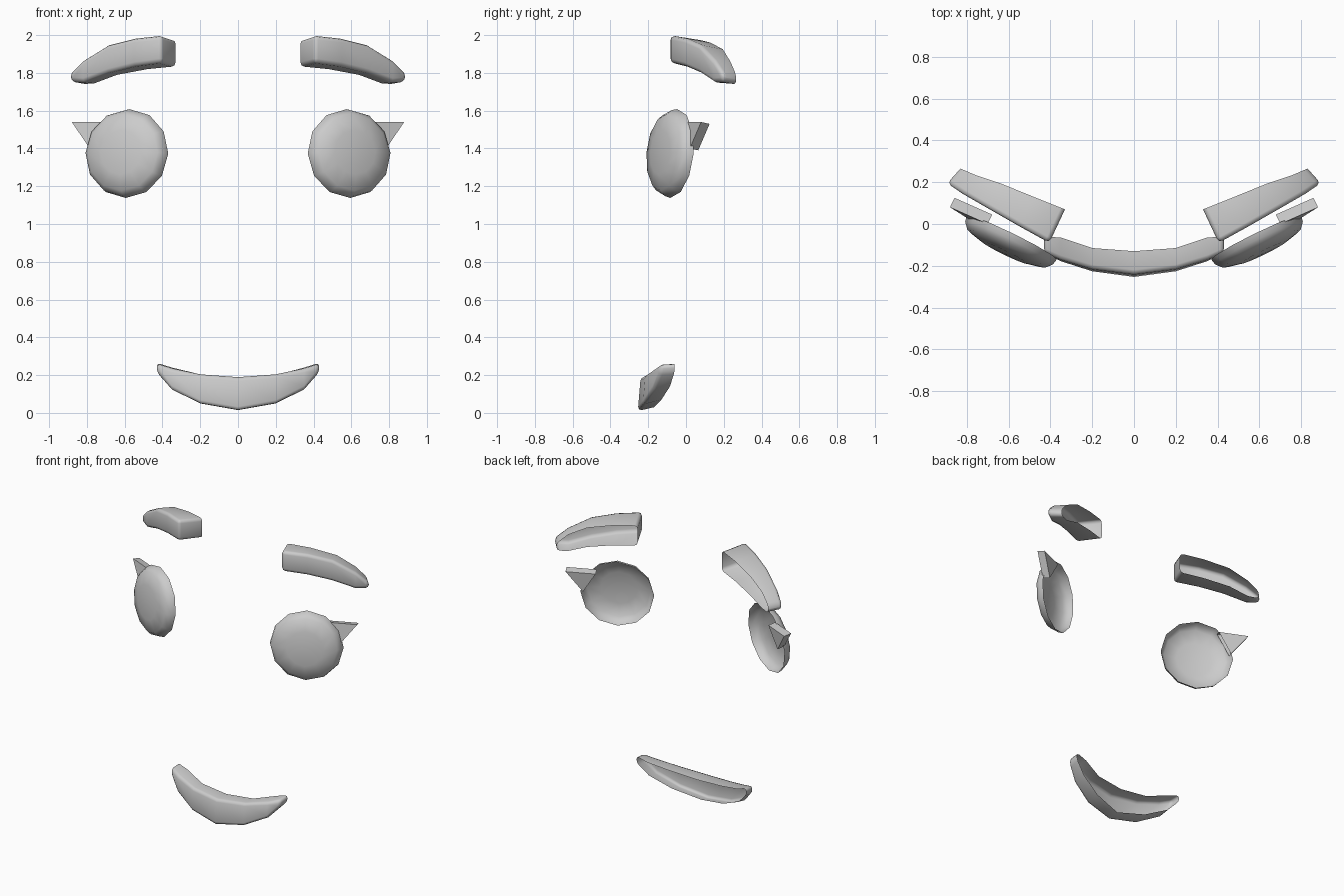
import bpy, bmesh
from math import sin, cos, pi, radians
from mathutils import Vector, Matrix

old = bpy.data.objects.get("Cube")
if old:
    bpy.data.objects.remove(old)

grey = bpy.data.materials.new("plain_grey")
grey.use_nodes = True
grey.diffuse_color = (0.6, 0.6, 0.6, 1)
grey.node_tree.nodes["Principled BSDF"].inputs["Base Color"].default_value = (0.6, 0.6, 0.6, 1)


def make_object(name, bm, outward, smooth=True, bevel=0):
    """Finish a shell; outward is the direction its open back faces away from."""
    bmesh.ops.recalc_face_normals(bm, faces=bm.faces)
    total = sum((f.normal * f.calc_area() for f in bm.faces), Vector())
    if total.dot(outward) < 0:
        bmesh.ops.reverse_faces(bm, faces=bm.faces)
    for f in bm.faces:
        f.smooth = smooth
    mesh = bpy.data.meshes.new(name)
    bm.to_mesh(mesh)
    bm.free()
    mesh.materials.append(grey)
    obj = bpy.data.objects.new(name, mesh)
    bpy.context.collection.objects.link(obj)
    if bevel:
        mod = obj.modifiers.new("soft_edges", 'BEVEL')
        mod.width = bevel
        mod.segments = 2
        mod.limit_method = 'ANGLE'
        mod.angle_limit = radians(40)
    return obj


def channel(name, sections, outward, bevel):
    """Open-backed bar: each section runs back top, front top, front bottom, back bottom."""
    bm = bmesh.new()
    rows = [[bm.verts.new(p) for p in s] for s in sections]
    for a, b in zip(rows, rows[1:]):
        for i in range(3):
            bm.faces.new((a[i], a[i + 1], b[i + 1], b[i]))
    bm.faces.new(rows[0])
    bm.faces.new(rows[-1])
    return make_object(name, bm, outward, True, bevel)


def flip(p, side):
    return (p[0] * side, p[1], p[2])


# Eyebrow stations: front x, y, top, bottom, then back x, y, top, bottom
BROW = [
    (0.405, -0.09, 2.0, 1.855, 0.33, 0.07, 1.975, 1.835),
    (0.55, -0.01, 1.985, 1.835, 0.48, 0.13, 1.96, 1.82),
    (0.69, 0.07, 1.95, 1.80, 0.64, 0.195, 1.925, 1.79),
    (0.82, 0.145, 1.87, 1.75, 0.76, 0.235, 1.86, 1.745),
    (0.893, 0.195, 1.80, 1.755, 0.83, 0.265, 1.79, 1.74),
]

# Upper-outer lash triangle and its thickness
LASH = [(0.70, 0.0, 1.54), (0.88, 0.08, 1.54), (0.785, 0.02, 1.40)]
LASH_BACK = Vector((-0.022, 0.045, -0.01))

# Eye dome rings: radius factor, depth towards the front
DOME = [(1.0, 0.0), (0.97, 0.03), (0.86, 0.06), (0.5, 0.08)]

for side, label in ((1, "left"), (-1, "right")):
    out = Vector((0.43 * side, -0.9, 0))

    # Eyebrow
    sections = []
    for fx, fy, ft, fb, bx, by, bt, bb in BROW:
        pts = [(bx, by, bt), (fx, fy, ft), (fx, fy, fb), (bx, by, bb)]
        sections.append([flip(p, side) for p in pts])
    channel(label + "_eyebrow", sections, out, 0.022)

    # Eye, a shallow twelve-sided dome turned outwards
    turn = Matrix.Rotation(radians(26), 3, 'Z') @ Matrix.Rotation(radians(-5), 3, 'X')
    centre = Vector((0.585, -0.065, 1.373))

    def place(u, d, v):
        return flip(centre + turn @ Vector((u, -d, v)), side)

    bm = bmesh.new()
    rings = [[bm.verts.new(place(0.24 * r * sin(k * pi / 6), d, 0.236 * r * cos(k * pi / 6)))
              for k in range(12)] for r, d in DOME]
    tip = bm.verts.new(place(0, 0.085, 0))
    for k in range(12):
        n = (k + 1) % 12
        for a, b in zip(rings, rings[1:]):
            bm.faces.new((a[k], a[n], b[n], b[k]))
        bm.faces.new((rings[-1][k], rings[-1][n], tip))
    make_object(label + "_eye", bm, out)

    # Eyelash, a wedge open where it meets the eye
    bm = bmesh.new()
    front = [bm.verts.new(flip(p, side)) for p in LASH]
    back = [bm.verts.new(flip(Vector(p) + LASH_BACK, side)) for p in LASH]
    bm.faces.new(front)
    bm.faces.new(back)
    for i in range(2):
        bm.faces.new((front[i], front[i + 1], back[i + 1], back[i]))
    make_object(label + "_eyelash", bm, Vector((side, 0, 0)), False)

# Mouth, a curved smile tapering to both corners: x, then y and z of each rail
MOUTH = [
    (0, (-0.13, 0.185), (-0.24, 0.19), (-0.255, 0.01), (-0.17, 0.03)),
    (0.2, (-0.115, 0.2), (-0.215, 0.205), (-0.228, 0.045), (-0.13, 0.07)),
    (0.35, (-0.065, 0.24), (-0.17, 0.235), (-0.18, 0.12), (-0.085, 0.14)),
    (0.43, (-0.06, 0.265), (-0.135, 0.26), (-0.14, 0.215), (-0.06, 0.22)),
]
half = [[(x, y, z) for y, z in rails] for x, *rails in MOUTH]
other = [[flip(p, -1) for p in s] for s in reversed(half[1:])]
channel("mouth", other + half, Vector((0, -1, 0)), 0.02)
